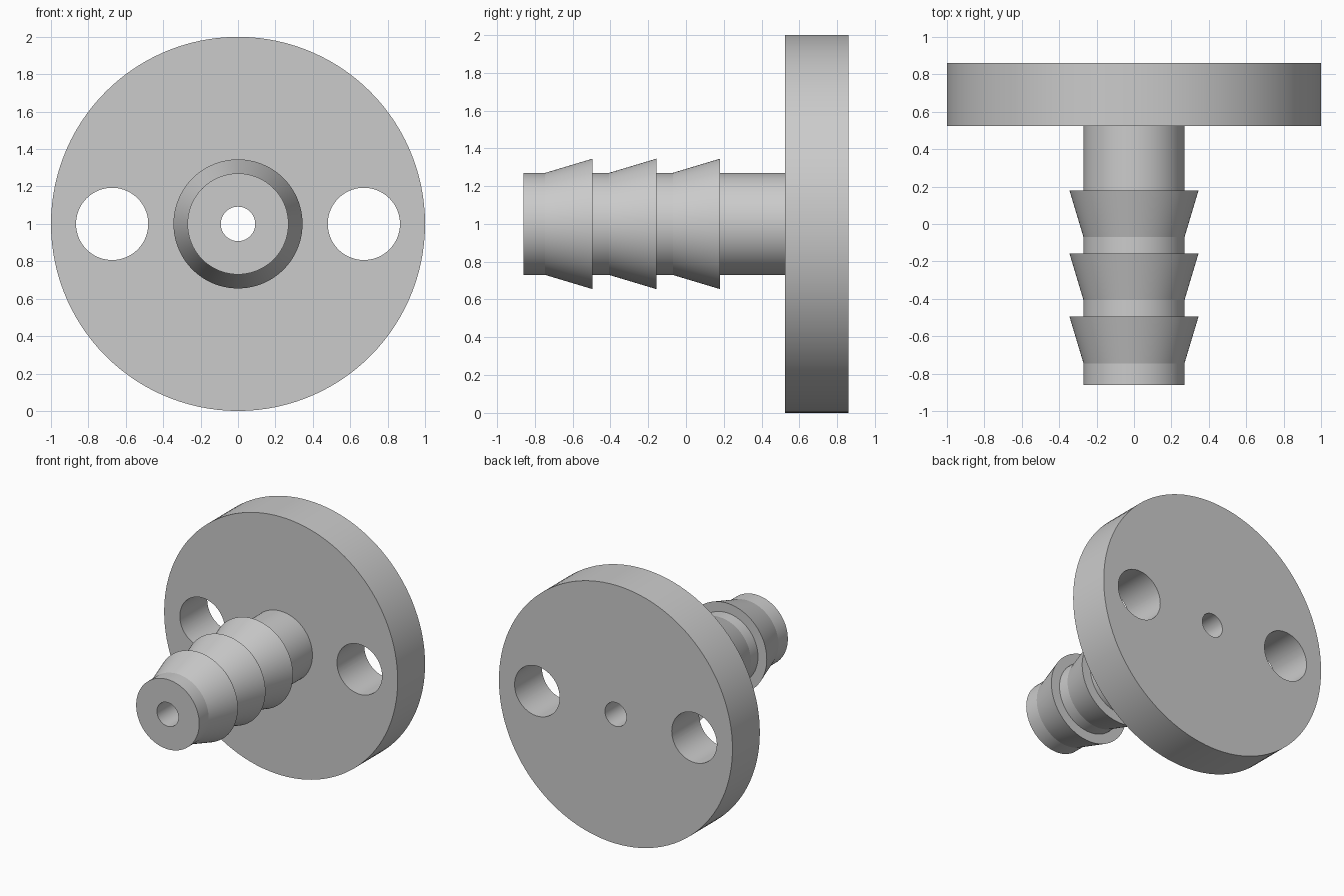
import bpy
import bmesh
from math import radians
from mathutils import Matrix, Vector

cube = bpy.data.objects.get("Cube")
if cube:
    bpy.data.objects.remove(cube)

SEGMENTS = 120
AXIS_Z = 1.0
FRONT, FLANGE_FRONT, BACK = -0.86, 0.525, 0.86
BORE_R, STEM_R, BARB_R, FLANGE_R = 0.092, 0.27, 0.345, 1.0
BARB_PEAKS = (-0.495, -0.157, 0.18)
BARB_LENGTH = 0.25
BOLT_X, BOLT_R = 0.673, 0.193

grey = bpy.data.materials.new("light grey")
grey.use_nodes = True
colour = (0.6, 0.6, 0.6, 1.0)
grey.diffuse_color = colour
grey.node_tree.nodes["Principled BSDF"].inputs["Base Color"].default_value = colour


def add_object(name, bm):
    bmesh.ops.recalc_face_normals(bm, faces=bm.faces)
    mesh = bpy.data.meshes.new(name)
    bm.to_mesh(mesh)
    bm.free()
    mesh.materials.append(grey)
    obj = bpy.data.objects.new(name, mesh)
    bpy.context.collection.objects.link(obj)
    return obj


def lathe(name, profile):
    """Spin a closed (radius, y) profile around the fitting's long axis."""
    bm = bmesh.new()
    verts = [bm.verts.new((r, y, AXIS_Z)) for r, y in profile]
    edges = [bm.edges.new((a, b)) for a, b in zip(verts, verts[1:] + verts[:1])]
    bmesh.ops.spin(bm, geom=verts + edges, cent=(0, 0, AXIS_Z), axis=(0, 1, 0),
                   angle=radians(360), steps=SEGMENTS, use_merge=True)
    bmesh.ops.remove_doubles(bm, verts=bm.verts, dist=0.0001)
    return add_object(name, bm)


# Bored stem with three barbs, running into the round flange
profile = [(BORE_R, FRONT), (STEM_R, FRONT)]
for peak in BARB_PEAKS:
    profile += [(STEM_R, peak - BARB_LENGTH), (BARB_R, peak), (STEM_R, peak)]
profile += [(STEM_R, FLANGE_FRONT), (FLANGE_R, FLANGE_FRONT),
            (FLANGE_R, BACK), (BORE_R, BACK)]
fitting = lathe("barbed_flange_fitting", profile)

# Two bolt holes through the flange
bm = bmesh.new()
for side in (-1, 1):
    place = Matrix.Translation(Vector((side * BOLT_X, (FLANGE_FRONT + BACK) / 2, AXIS_Z)))
    bmesh.ops.create_cone(bm, cap_ends=True, segments=SEGMENTS, radius1=BOLT_R,
                          radius2=BOLT_R, depth=0.6,
                          matrix=place @ Matrix.Rotation(radians(90), 4, "X"))
cutter = add_object("bolt_hole_cutter", bm)
cutter.hide_render = True

holes = fitting.modifiers.new("bolt holes", "BOOLEAN")
holes.operation = "DIFFERENCE"
holes.solver = "EXACT"
holes.object = cutter

bpy.ops.object.select_all(action="DESELECT")
fitting.select_set(True)
bpy.context.view_layer.objects.active = fitting
bpy.ops.object.modifier_apply(modifier=holes.name)
bpy.data.objects.remove(cutter)

# Smooth round walls, crisp barb edges
bpy.ops.object.shade_smooth_by_angle(angle=radians(10))
